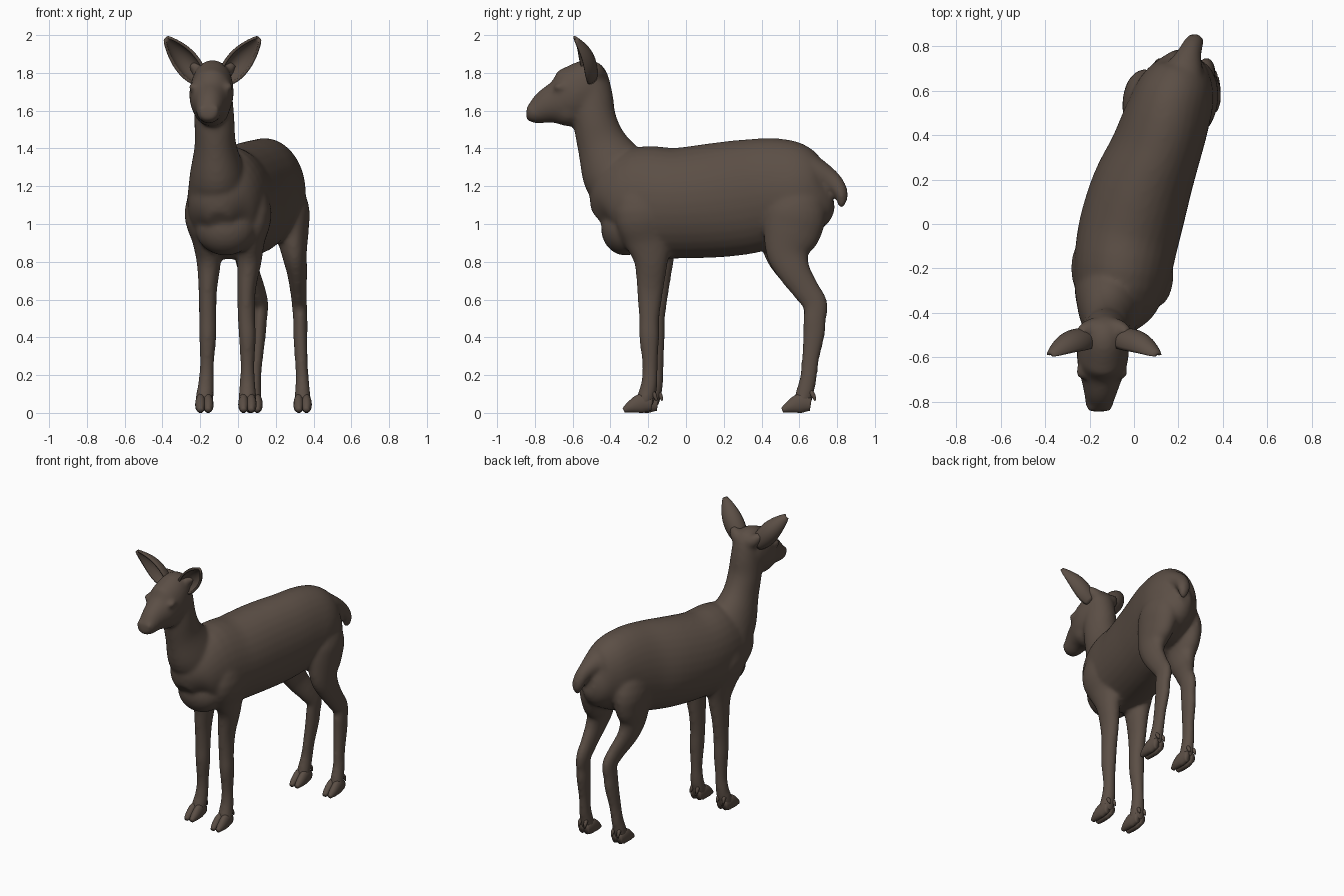
import bpy, bmesh, math
from mathutils import Vector

cube = bpy.data.objects.get("Cube")
if cube:
    bpy.data.objects.remove(cube)

coat = bpy.data.materials.new("brown_coat")
coat.use_nodes = True
coat.diffuse_color = (0.105, 0.077, 0.060, 1)
coat.node_tree.nodes["Principled BSDF"].inputs["Base Color"].default_value = coat.diffuse_color


def make_object(name, bm):
    bmesh.ops.recalc_face_normals(bm, faces=bm.faces)
    mesh = bpy.data.meshes.new(name)
    bm.to_mesh(mesh)
    bm.free()
    mesh.materials.append(coat)
    mesh.shade_smooth()
    obj = bpy.data.objects.new(name, mesh)
    bpy.context.collection.objects.link(obj)
    return obj


def spline(points, steps):
    """Catmull-Rom interpolation of rings given as number tuples."""
    pts = [Vector(p) for p in points]
    pts = [pts[0]] + pts + [pts[-1]]
    out = []
    for a, b, c, d in zip(pts, pts[1:], pts[2:], pts[3:]):
        for i in range(steps):
            t = i / steps
            out.append(b + (c - a) * (t / 2) + (a * 2 - b * 5 + c * 4 - d) * (t * t / 2)
                       + (b * 3 - a - c * 3 + d) * (t ** 3 / 2))
    return out + [pts[-1]]


def loft(bm, rings, steps=4, sides=32):
    """Closed tube through rings of (x, y, z, half width, half depth)."""
    rings = spline(rings, steps)
    centres = [Vector(r[:3]) for r in rings]
    loops = []
    for i, ring in enumerate(rings):
        along = (centres[min(i + 1, len(rings) - 1)] - centres[max(i - 1, 0)]).normalized()
        side = Vector((1, 0, 0))
        side = (side - along * side.dot(along)).normalized()
        depth = along.cross(side)
        angles = [math.tau * k / sides for k in range(sides)]
        loops.append([bm.verts.new(centres[i] + side * (max(ring[3], .004) * math.cos(t))
                                   + depth * (max(ring[4], .004) * math.sin(t))) for t in angles])
    for low, high in zip(loops, loops[1:]):
        for k in range(sides):
            j = (k + 1) % sides
            bm.faces.new((low[k], low[j], high[j], high[k]))
    bm.faces.new(loops[0][::-1])
    bm.faces.new(loops[-1])


def ball(bm, centre, size):
    made = bmesh.ops.create_uvsphere(bm, u_segments=24, v_segments=14, radius=1)
    for v in made["verts"]:
        v.co = Vector(a * b for a, b in zip(v.co, size)) + Vector(centre)


def leg(bm, xs, profile, shift=0, lean=0):
    """Limb along a side profile; lean moves only the part above the belly."""
    loft(bm, [(x, y + shift + lean * max(0, z - .8), z, a, b) for x, (y, z, a, b) in zip(xs, profile)])


body = bmesh.new()

# Torso, chest to rump
loft(body, [
    (-.10, -.46, 1.02, .06, .06), (-.095, -.39, 1.07, .165, .2), (-.06, -.25, 1.11, .213, .295),
    (-.025, -.05, 1.11, .23, .293), (.03, .15, 1.125, .225, .303), (.095, .32, 1.145, .205, .303),
    (.15, .48, 1.17, .193, .285), (.193, .61, 1.16, .173, .255), (.218, .71, 1.15, .12, .18),
    (.228, .77, 1.16, .05, .08)])
ball(body, (-.065, -.32, .975), (.16, .13, .142))                      # brisket

# Neck
loft(body, [
    (-.10, -.28, 1.13, .17, .16), (-.11, -.37, 1.27, .145, .182), (-.12, -.443, 1.42, .11, .135),
    (-.125, -.483, 1.55, .106, .115), (-.13, -.5, 1.68, .1, .112), (-.135, -.505, 1.79, .09, .09),
    (-.135, -.51, 1.85, .05, .05)])

# Head, skull to muzzle
loft(body, [
    (-.135, -.435, 1.79, .05, .06), (-.135, -.5, 1.765, .1, .118), (-.14, -.575, 1.695, .117, .155),
    (-.145, -.65, 1.65, .107, .13), (-.15, -.73, 1.625, .082, .096), (-.155, -.79, 1.597, .066, .068),
    (-.157, -.825, 1.588, .058, .05), (-.157, -.845, 1.588, .038, .03)])
ball(body, (-.14, -.62, 1.605), (.095, .1, .088))                      # jaw
for s in (-1, 1):
    ball(body, (-.145 + s * .092, -.665, 1.725), (.026, .036, .022))   # eyes
    ball(body, (-.157 + s * .032, -.825, 1.608), (.027, .022, .022))   # nostrils
    loft(body, [(-.135 + s * .04, -.47, 1.79, .05, .05),               # ear roots
                (-.135 + s * .075, -.475, 1.815, .042, .04),
                (-.135 + s * .11, -.49, 1.85, .022, .022)])

# Tail, flowing out of the rump
loft(body, [
    (.2, .58, 1.305, .11, .11), (.225, .68, 1.27, .09, .085), (.25, .765, 1.23, .055, .058),
    (.268, .812, 1.18, .045, .042), (.276, .825, 1.13, .036, .03), (.277, .818, 1.085, .014, .012)])

# Front legs
front = [(-.22, 1.27, .04, .08), (-.23, 1.07, .08, .145), (-.2, .92, .073, .13), (-.185, .8, .064, .09),
         (-.19, .65, .049, .07), (-.195, .5, .046, .054), (-.195, .4, .045, .053), (-.19, .25, .037, .041),
         (-.195, .15, .042, .044), (-.215, .07, .048, .048), (-.225, .035, .04, .04)]
leg(body, (.07, .098, .07, .06, .045, .045, .05, .05, .05, .05, .05), front)
leg(body, (-.17, -.203, -.17, -.155, -.16, -.16, -.16, -.165, -.17, -.178, -.178), front, .03)

# Hind legs with thigh and hock
hind = [(.53, 1.33, .05, .08), (.58, 1.1, .1, .155), (.562, .97, .09, .157), (.54, .85, .068, .118),
        (.572, .75, .054, .088), (.636, .65, .044, .072), (.684, .575, .04, .066), (.681, .49, .038, .06),
        (.678, .42, .038, .058), (.658, .28, .034, .046), (.647, .18, .035, .045), (.622, .08, .043, .048),
        (.61, .035, .04, .04)]
leg(body, (.225, .272, .285, .297, .312, .32, .325, .33, .33, .335, .34, .342, .342), hind)
leg(body, (.14, .058, .045, .045, .06, .1, .12, .115, .11, .097, .088, .082, .082), hind, lean=-.18)

# Blend the body parts into one soft skin
deer = make_object("body", body)
remesh = deer.modifiers.new("blend", "REMESH")
remesh.mode = "VOXEL"
remesh.voxel_size = .012
remesh.use_smooth_shade = True
smooth = deer.modifiers.new("soften", "SMOOTH")
smooth.factor = .5
smooth.iterations = 10

# Cloven hooves with dew claws
feet = {"front_left": (.05, -.205), "front_right": (-.178, -.175),
        "hind_left": (.342, .635), "hind_right": (.082, .635)}
for name, (x, y) in feet.items():
    hoof = bmesh.new()
    for s in (-1, 1):
        loft(hoof, [(x + s * .018, y + .025, .045, .022, .035), (x + s * .02, y - .03, .05, .028, .052),
                    (x + s * .021, y - .085, .032, .026, .034), (x + s * .02, y - .125, .014, .014, .013)],
             sides=14)
        loft(hoof, [(x + s * .018, y + .015, .12, .01, .012), (x + s * .022, y + .037, .095, .012, .013),
                    (x + s * .024, y + .05, .065, .004, .005)], sides=10)
    for v in hoof.verts:
        v.co.z = max(v.co.z, 0)
    make_object(name + "_hoof", hoof)


# Deeply cupped ears, opening forward and a little outward
def ear(name, s):
    bm = bmesh.new()
    base = Vector((-.135 + s * .068, -.475, 1.785))
    tip = Vector((-.135 + s * .243, -.585, 1.985))
    along = (tip - base).normalized()
    face = Vector((s * .3, -1, 0))
    face = (face - along * face.dot(along)).normalized()
    side = along.cross(face)
    rows, cols = 14, 14
    grid = []
    for i in range(rows + 1):
        u = i / rows
        half = .012 + .05 * math.sin(math.pi * min(1, .14 + .86 * u ** .9)) ** .8
        bow = .035 * math.sin(math.pi * u)
        row = []
        for k in range(cols + 1):
            t = (k / cols * 2 - 1) * (1.95 - .6 * u)
            row.append(bm.verts.new(base.lerp(tip, u) + side * (half * math.sin(t))
                                    + face * (half * (1 - math.cos(t)) - bow)))
        grid.append(row)
    for a, b in zip(grid, grid[1:]):
        for k in range(cols):
            bm.faces.new((a[k], a[k + 1], b[k + 1], b[k]))
    obj = make_object(name, bm)
    thick = obj.modifiers.new("thickness", "SOLIDIFY")
    thick.thickness = .014
    thick.offset = 0


ear("left_ear", 1)
ear("right_ear", -1)
